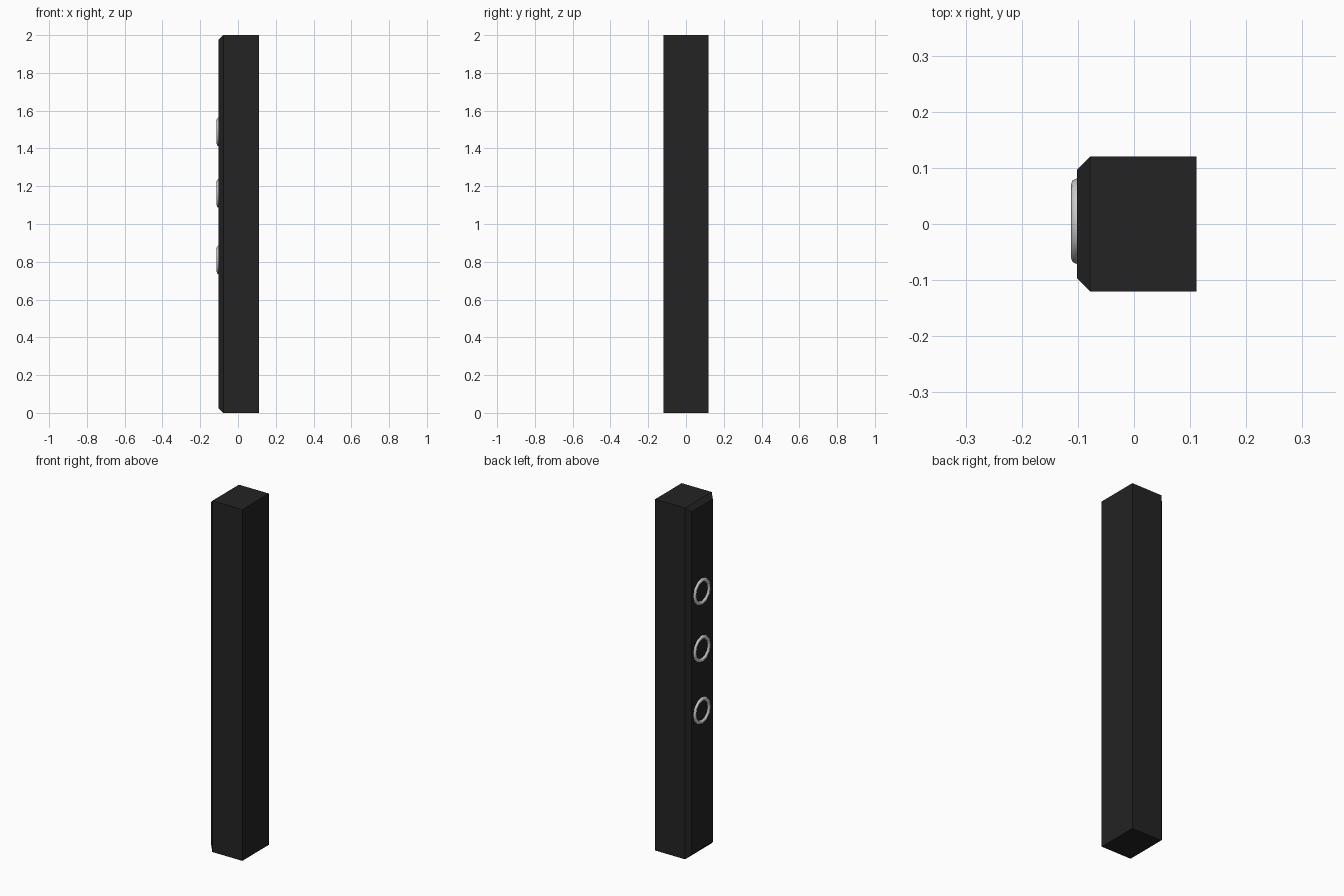
import bpy, bmesh, math

if "Cube" in bpy.data.objects:
    bpy.data.objects.remove(bpy.data.objects["Cube"])


def material(name, rgb):
    m = bpy.data.materials.new(name)
    m.diffuse_color = (*rgb, 1)
    m.use_nodes = True
    m.node_tree.nodes["Principled BSDF"].inputs["Base Color"].default_value = m.diffuse_color
    return m


black = material("matte black", (0.017, 0.017, 0.017))
silver = material("silver grey", (0.6, 0.61, 0.6))

# Column: a box whose left face is extruded into a chamfered panel
bm = bmesh.new()
bmesh.ops.create_cube(bm, size=1)
for v in bm.verts:
    v.co = (0.111 if v.co.x > 0 else -0.078, v.co.y * 0.24, v.co.z * 2 + 1)
bm.normal_update()
left = [f for f in bm.faces if f.normal.x < -0.9]
new = bmesh.ops.extrude_face_region(bm, geom=left)["geom"]
bmesh.ops.delete(bm, geom=left, context='FACES_ONLY')
for v in new:
    if isinstance(v, bmesh.types.BMVert):
        v.co.x = -0.102
        v.co.y -= math.copysign(0.024, v.co.y)
        v.co.z -= math.copysign(0.024, v.co.z - 1)
bmesh.ops.recalc_face_normals(bm, faces=bm.faces)
mesh = bpy.data.meshes.new("column")
bm.to_mesh(mesh)
bm.free()
column = bpy.data.objects.new("column", mesh)
bpy.context.collection.objects.link(column)
mesh.materials.append(black)

# Three rings on the left panel
for name, z in (("upper_ring", 1.488), ("middle_ring", 1.162), ("lower_ring", 0.81)):
    bpy.ops.mesh.primitive_torus_add(
        major_segments=12, minor_segments=8, major_radius=0.065, minor_radius=0.0115,
        location=(-0.101, 0.005, z), rotation=(0, math.pi / 2, 0))
    ring = bpy.context.object
    ring.name = name
    ring.data.materials.append(silver)
    bpy.ops.object.shade_smooth_by_angle(angle=math.radians(50))
